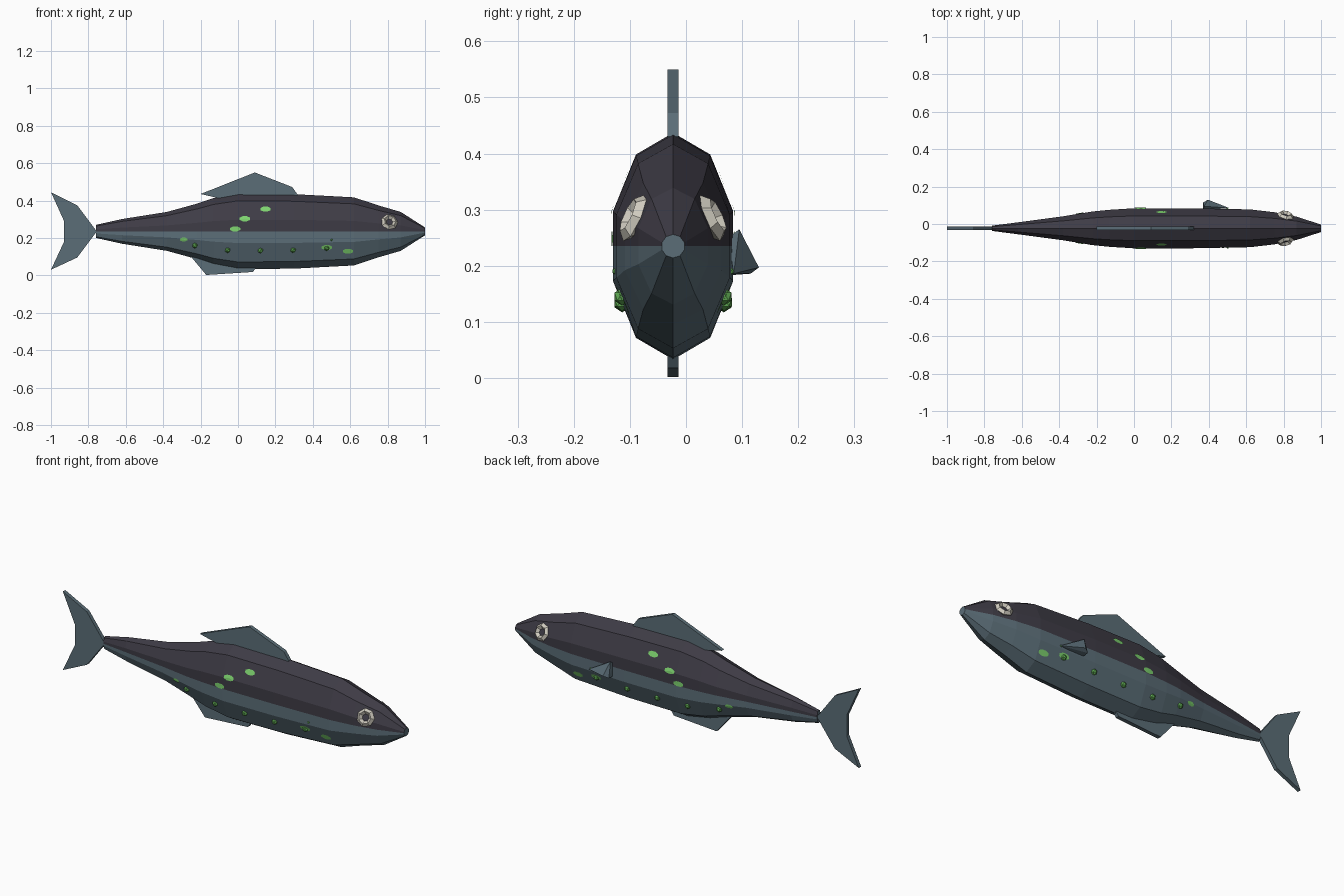
import bpy, bmesh, math
from mathutils import Vector
from mathutils.bvhtree import BVHTree

old = bpy.data.objects.get("Cube")
if old:
    bpy.data.objects.remove(old, do_unlink=True)

MID_Y, MID_Z = -0.023, 0.235


def material(name, rgb):
    m = bpy.data.materials.new(name)
    m.use_nodes = True
    m.diffuse_color = (*rgb, 1)
    m.node_tree.nodes["Principled BSDF"].inputs["Base Color"].default_value = (*rgb, 1)
    return m


charcoal = material("charcoal", (0.048, 0.044, 0.060))
slate = material("slate_grey", (0.105, 0.155, 0.187))
bright_green = material("bright_green", (0.21, 0.66, 0.16))
leaf_green = material("leaf_green", (0.12, 0.42, 0.09))
ivory = material("ivory", (0.64, 0.61, 0.53))


def finish(bm, name, *mats):
    bmesh.ops.recalc_face_normals(bm, faces=bm.faces[:])
    mesh = bpy.data.meshes.new(name)
    bm.to_mesh(mesh)
    for m in mats:
        mesh.materials.append(m)
    ob = bpy.data.objects.new(name, mesh)
    bpy.context.collection.objects.link(ob)
    return ob


# Body: ten-sided sections lofted from tail to nose (x, half width, half height)
STATIONS = [(-0.76, 0.014, 0.035), (-0.62, 0.032, 0.066), (-0.38, 0.064, 0.104),
            (-0.22, 0.09, 0.148), (-0.13, 0.099, 0.178), (0, 0.107, 0.202),
            (0.3, 0.107, 0.199), (0.62, 0.101, 0.182), (0.75, 0.086, 0.139),
            (0.87, 0.062, 0.104), (1, 0.02, 0.021)]


def section(width, height):
    """Decagon with an extra point on each flank where the colours meet."""
    half = [(math.cos(math.radians(a)) * width / math.cos(math.radians(18)),
             math.sin(math.radians(a)) * height) for a in (90, 54, 18, -18, -54, -90)]
    half.insert(3, (width, 0))
    return half + [(-y, z) for y, z in reversed(half[1:-1])]


bm = bmesh.new()
rings = [[bm.verts.new((x, MID_Y + y, MID_Z + z)) for y, z in section(w, h)]
         for x, w, h in STATIONS]
for a, b in zip(rings, rings[1:]):
    for i in range(len(a)):
        j = (i + 1) % len(a)
        bm.faces.new((a[i], a[j], b[j], b[i]))
bm.faces.new(rings[0])
bm.faces.new(rings[-1])
for f in bm.faces:
    f.material_index = 0 if f.calc_center_median().z > MID_Z + 0.0005 else 1
bmesh.ops.recalc_face_normals(bm, faces=bm.faces[:])
surface = BVHTree.FromBMesh(bm)
finish(bm, "body", charcoal, slate)
bm.free()


def on_flank(x, z, side):
    point, normal, _, _ = surface.ray_cast(Vector((x, side, z)), Vector((0, -side, 0)))
    return point, normal


# Flat fins on the centre plane
def flat_fin(name, outline, thickness=0.02):
    bm = bmesh.new()
    face = bm.faces.new([bm.verts.new((x, MID_Y - thickness / 2, z)) for x, z in outline])
    new = bmesh.ops.extrude_face_region(bm, geom=[face])["geom"]
    verts = [v for v in new if isinstance(v, bmesh.types.BMVert)]
    bmesh.ops.translate(bm, verts=verts, vec=(0, thickness, 0))
    finish(bm, name, slate)
    bm.free()


flat_fin("dorsal_fin", [(-0.2, 0.435), (0.09, 0.55), (0.29, 0.472), (0.32, 0.43),
                        (0.3, 0.4), (-0.05, 0.4)])
flat_fin("belly_fin", [(-0.26, 0.11), (-0.17, 0.002), (0.08, 0.018), (0.11, 0.06)])
flat_fin("tail_fin", [(-0.755, MID_Z), (-0.86, 0.375), (-1, 0.445), (-0.93, 0.29),
                      (-0.93, 0.18), (-1, 0.03), (-0.86, 0.095)])

# Side fin, on one flank only
bm = bmesh.new()
for co in [(0.51, 0.085, 0.186), (0.375, 0.095, 0.265), (0.395, 0.13, 0.197),
           (0.37, 0.115, 0.186), (0.37, 0.075, 0.183), (0.37, 0.075, 0.25)]:
    bm.verts.new(co)
bmesh.ops.convex_hull(bm, input=bm.verts[:])
finish(bm, "side_fin", slate)
bm.free()


# Painted spots: thin patches that follow the flank
def patch(name, x, z, side, rx=0.03, rz=0.014):
    bm = bmesh.new()
    rim = []
    for i in range(8):
        a = math.tau * (i + 0.5) / 8
        p, n = on_flank(x + rx * math.cos(a), z + rz * math.sin(a), side)
        rim.append(bm.verts.new(p + n * 0.003))
    p, n = on_flank(x, z, side)
    hub = bm.verts.new(p + n * 0.003)
    for i in range(8):
        f = bm.faces.new((hub, rim[i], rim[(i + 1) % 8]))
        f.normal_update()
    if sum(f.normal.y for f in bm.faces) * side < 0:
        bmesh.ops.reverse_faces(bm, faces=bm.faces[:])
    mesh = bpy.data.meshes.new(name)
    bm.to_mesh(mesh)
    bm.free()
    mesh.materials.append(bright_green)
    bpy.context.collection.objects.link(bpy.data.objects.new(name, mesh))


# Raised lights: small faceted balls set into the flank
def light_ball(name, x, z, side, radius):
    bm = bmesh.new()
    bmesh.ops.create_icosphere(bm, subdivisions=1, radius=radius)
    p, _ = on_flank(x, z, side)
    bmesh.ops.translate(bm, verts=bm.verts[:], vec=p)
    finish(bm, name, leaf_green)
    bm.free()


# Eye: low-poly ring lying on the flank
def eye(name, side, around=7, across=4, major=0.032, minor=0.014):
    p, n = on_flank(0.81, 0.285, side)
    turn = n.to_track_quat("Z", "Y")
    bm = bmesh.new()
    loops = []
    for i in range(around):
        a = math.tau * i / around
        loop = []
        for j in range(across):
            b = math.tau * j / across
            r = major + minor * math.cos(b)
            q = Vector((r * math.cos(a), r * math.sin(a), minor * math.sin(b)))
            loop.append(bm.verts.new(p + turn @ q))
        loops.append(loop)
    for i in range(around):
        a, b = loops[i], loops[(i + 1) % around]
        for j in range(across):
            k = (j + 1) % across
            bm.faces.new((a[j], b[j], b[k], a[k]))
    finish(bm, name, ivory)
    bm.free()


for side, label in ((-1, "front"), (1, "back")):
    for x, z in [(-0.015, 0.248), (0.037, 0.302), (0.147, 0.353), (0.475, 0.15), (0.588, 0.13)]:
        patch(f"{label}_spot", x, z, side)
    patch(f"{label}_tail_spot", -0.29, 0.192, side, 0.022, 0.01)
    for x, z in [(-0.23, 0.16), (-0.055, 0.135), (0.12, 0.133), (0.295, 0.135), (0.475, 0.145)]:
        light_ball(f"{label}_light", x, z, side, 0.016)
    light_ball(f"{label}_small_light", 0.5, 0.19, side, 0.006)
    eye(f"{label}_eye", side)
